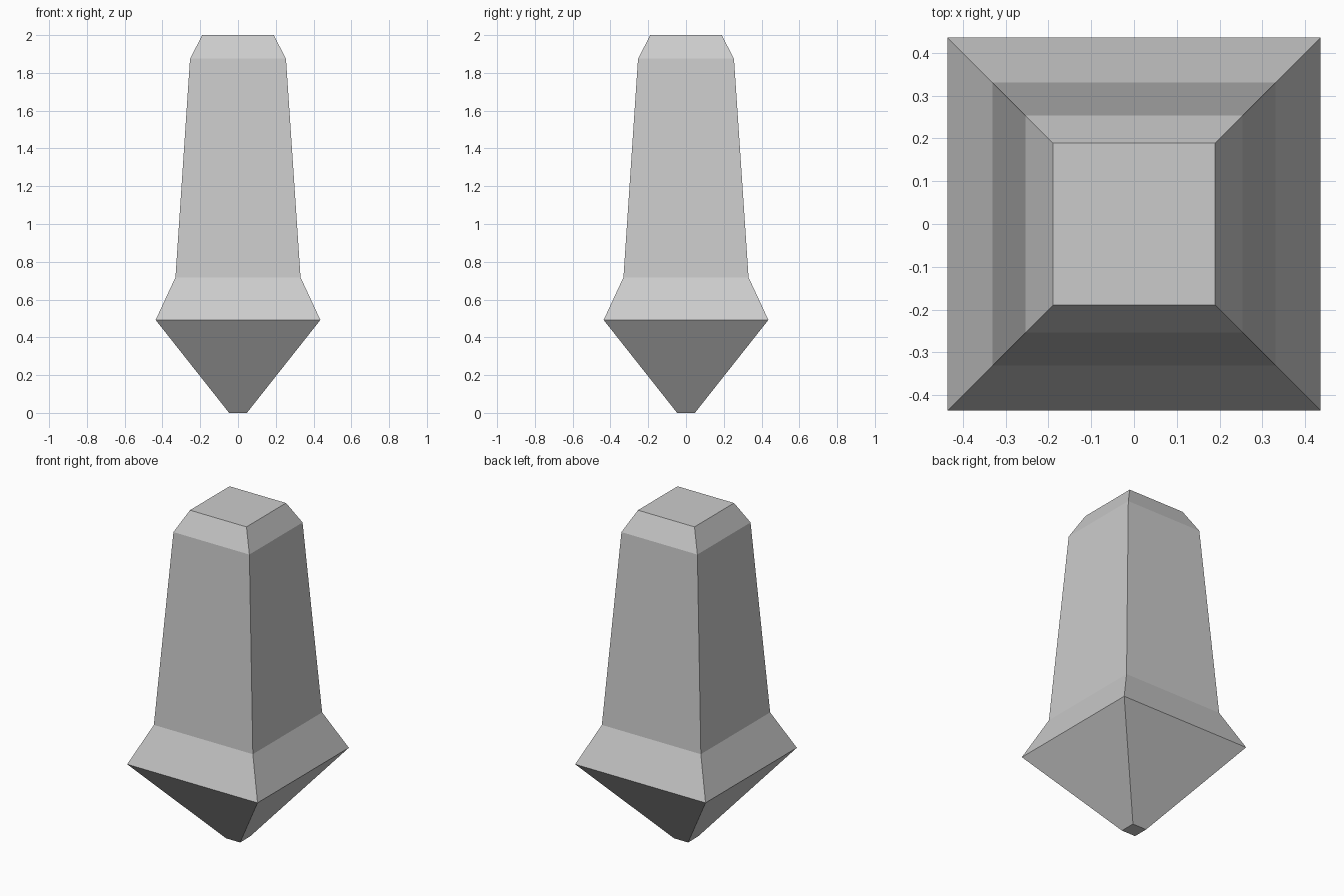
import bpy, bmesh

if "Cube" in bpy.data.objects:
    bpy.data.objects.remove(bpy.data.objects["Cube"])

# Square cross-sections from the tip to the flat top: (half width, height)
PROFILE = [(0.047, 0.0), (0.436, 0.492), (0.331, 0.718), (0.254, 1.875), (0.189, 2.0)]
CORNERS = [(-1, -1), (1, -1), (1, 1), (-1, 1)]


def square_loft(name, profile):
    bm = bmesh.new()
    rings = [[bm.verts.new((x * r, y * r, z)) for x, y in CORNERS] for r, z in profile]
    for low, high in zip(rings, rings[1:]):
        for i in range(4):
            j = (i + 1) % 4
            bm.faces.new((low[i], low[j], high[j], high[i]))
    # End caps
    bm.faces.new(rings[0][::-1])
    bm.faces.new(rings[-1])
    bmesh.ops.recalc_face_normals(bm, faces=bm.faces)
    mesh = bpy.data.meshes.new(name)
    bm.to_mesh(mesh)
    bm.free()
    obj = bpy.data.objects.new(name, mesh)
    bpy.context.collection.objects.link(obj)
    return obj


# Tapered post with flared collar and pointed foot
square_loft("pointed_post", PROFILE)
